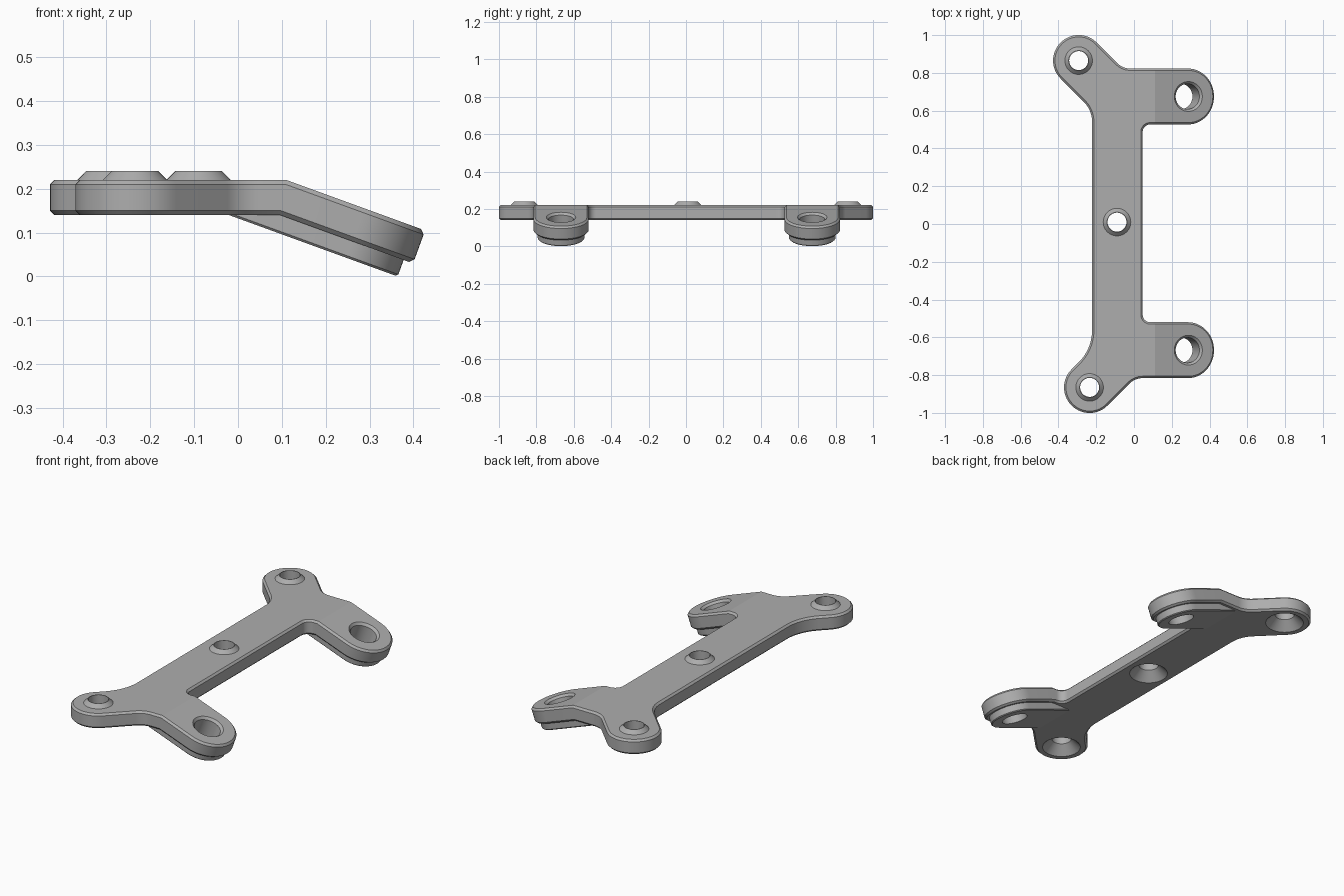
import bpy
import bmesh
import math
from mathutils import Matrix, Vector

if "Cube" in bpy.data.objects:
    bpy.data.objects.remove(bpy.data.objects["Cube"], do_unlink=True)

BOTTOM, TOP, CHAMFER = 0.14, 0.22, 0.01
BEND_X, TILT = 0.11, math.radians(20)
SPINE_L, SPINE_R = -0.222, 0.046
EAR_R, ARM_HALF, ARM_END = 0.135, 0.148, 0.447
HOLE_X = ARM_END - ARM_HALF
ARM_Y = (0.675, -0.668)
BOSSES = [(-0.293, 0.865), (-0.09, 0.01), (-0.235, -0.865)]

# Rotation that folds the arms down about the bend line on the top face
PIVOT = Matrix.Translation((BEND_X, 0, TOP))
FOLD = PIVOT @ Matrix.Rotation(TILT, 4, "Y") @ PIVOT.inverted()

grey = bpy.data.materials.new("plain_grey")
grey.use_nodes = True
grey.diffuse_color = (0.42, 0.42, 0.42, 1)
grey.node_tree.nodes["Principled BSDF"].inputs["Base Color"].default_value = grey.diffuse_color


def finish(bm, name):
    bmesh.ops.recalc_face_normals(bm, faces=bm.faces)
    mesh = bpy.data.meshes.new(name)
    bm.to_mesh(mesh)
    bm.free()
    mesh.materials.append(grey)
    obj = bpy.data.objects.new(name, mesh)
    bpy.context.collection.objects.link(obj)
    return obj


def rounded(corners, steps=14):
    """Replace each (x, y, radius) corner with an arc."""
    out = []
    for i, (x, y, r) in enumerate(corners):
        cur = Vector((x, y))
        a = (Vector(corners[i - 1][:2]) - cur).normalized()
        b = (Vector(corners[(i + 1) % len(corners)][:2]) - cur).normalized()
        half = math.acos(max(-1, min(1, a.dot(b)))) / 2
        centre = cur + (a + b).normalized() * r / math.sin(half)
        v0 = cur + a * r / math.tan(half) - centre
        v1 = cur + b * r / math.tan(half) - centre
        start = math.atan2(v0.y, v0.x)
        sweep = math.atan2(v0.x * v1.y - v0.y * v1.x, v0.dot(v1))
        for k in range(steps + 1):
            t = start + sweep * k / steps
            out.append((centre.x + r * math.cos(t), centre.y + r * math.sin(t)))
    return out


def slab(outline, z0, z1, chamfer):
    """Extruded outline with chamfered top and bottom rims."""
    bm = bmesh.new()
    low = bm.faces.new([bm.verts.new((x, y, z0 + chamfer)) for x, y in outline])
    geom = bmesh.ops.extrude_face_region(bm, geom=[low], use_keep_orig=True)["geom"]
    high = next(g for g in geom if isinstance(g, bmesh.types.BMFace))
    for v in high.verts:
        v.co.z = z1 - chamfer
    bmesh.ops.recalc_face_normals(bm, faces=bm.faces)
    for cap, z in ((low, z0), (high, z1)):
        bmesh.ops.inset_region(bm, faces=[cap], thickness=chamfer, use_even_offset=True)
        for v in cap.verts:
            v.co.z = z
    return bm


def lathe(name, profile, x, y, matrix=Matrix(), closed=False, sides=48):
    """Revolve (radius, z) points around a vertical axis."""
    bm = bmesh.new()
    rings = []
    for r, z in profile:
        angles = [math.tau * k / sides for k in range(sides)]
        rings.append([bm.verts.new((x + r * math.cos(t), y + r * math.sin(t), z)) for t in angles])
    pairs = list(zip(rings, rings[1:]))
    if closed:
        pairs.append((rings[-1], rings[0]))
    else:
        bm.faces.new(rings[0])
        bm.faces.new(rings[-1])
    for p, q in pairs:
        for k in range(sides):
            n = (k + 1) % sides
            bm.faces.new((p[k], p[n], q[n], q[k]))
    bm.transform(matrix)
    return finish(bm, name)


def cut(obj, cutters):
    bpy.context.view_layer.objects.active = obj
    for c in cutters:
        mod = obj.modifiers.new("hole", "BOOLEAN")
        mod.operation, mod.solver, mod.object = "DIFFERENCE", "EXACT", c
        bpy.ops.object.modifier_apply(modifier=mod.name)


def half_outline(ear, arm_y, spine_fillet):
    """Corners from the spine's right edge round the arm and ear to its left edge."""
    side = 1 if arm_y > 0 else -1
    cx, cy, ay = ear[0], abs(ear[1]), abs(arm_y)
    reach = EAR_R * math.sqrt(2)
    outer = ay + ARM_HALF
    pts = [
        (SPINE_R, ay - ARM_HALF, 0.04),
        (ARM_END, ay - ARM_HALF, ARM_HALF * 0.99),
        (ARM_END, outer, ARM_HALF * 0.99),
        (cx + cy + reach - outer, outer, 0.1),
        (cx, cy + reach, EAR_R * 0.99),
        (cx - reach, cy, EAR_R * 0.99),
        (SPINE_L, cy + cx - reach - SPINE_L, spine_fillet),
    ]
    return [(x, y * side, r) for x, y, r in pts]


# Main plate: spine, two ears and two arms in one outline
corners = half_outline(BOSSES[0], ARM_Y[0], 0.15)
corners += half_outline(BOSSES[2], ARM_Y[1], 0.24)[::-1]
bm = slab(rounded(corners), BOTTOM, TOP, CHAMFER)

# Fold the arms down along a mitred bend line
bmesh.ops.bisect_plane(bm, geom=bm.verts[:] + bm.edges[:] + bm.faces[:],
                       plane_co=(BEND_X, 0, 0), plane_no=(1, 0, 0))
for v in bm.verts:
    if abs(v.co.x - BEND_X) < 0.0005:
        v.co.x = BEND_X - math.tan(TILT / 2) * (TOP - v.co.z)
    elif v.co.x > BEND_X:
        v.co = FOLD @ v.co
plate = finish(bm, "mounting_plate")
parts = [plate]

# Countersunk holes under each boss
sinks = [lathe("boss_cutter", [(0.108, 0.13), (0.05, 0.188), (0.05, 0.3)], x, y)
         for x, y in BOSSES]

# Tilted arm holes with a chamfered top rim
arm_holes = [lathe("arm_cutter", [(0.067, 0.05), (0.067, 0.208), (0.089, 0.23)], HOLE_X, y, FOLD)
             for y in ARM_Y]
cut(plate, sinks + arm_holes)

# Raised conical collars
for name, (x, y) in zip(("back", "middle", "front"), BOSSES):
    ring = [(0.05, 0.21), (0.073, 0.21), (0.073, TOP), (0.053, 0.24), (0.05, 0.24)]
    parts.append(lathe(name + "_collar", ring, x, y, closed=True))

# Narrower pads under the arms, running back into the plate
for name, y, hole in zip(("back", "front"), ARM_Y, arm_holes):
    w, end = 0.125, ARM_END - 0.023
    shape = [(-0.03, y - w, 0.02), (end, y - w, w * 0.99),
             (end, y + w, w * 0.99), (-0.03, y + w, 0.02)]
    bm = slab(rounded(shape), 0.1, 0.15, 0.005)
    bm.transform(FOLD)
    pad = finish(bm, name + "_arm_pad")
    cut(pad, [hole])
    parts.append(pad)

for c in sinks + arm_holes:
    bpy.data.objects.remove(c, do_unlink=True)

# Smooth the round walls, keep the chamfers crisp
bpy.context.view_layer.update()
bpy.ops.object.select_all(action="DESELECT")
for part in parts:
    part.select_set(True)
bpy.context.view_layer.objects.active = plate
bpy.ops.object.shade_smooth_by_angle(angle=math.radians(18))
